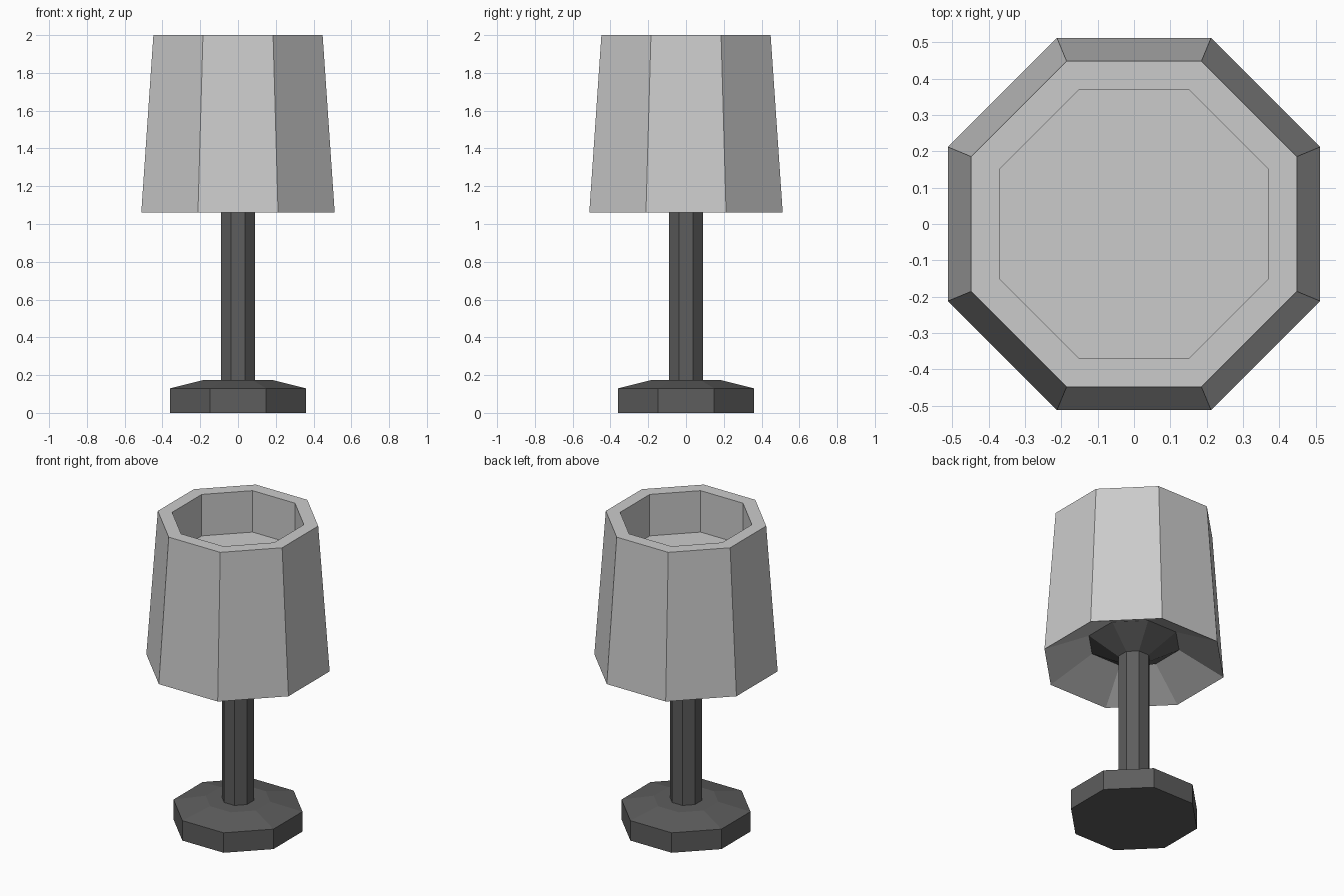
import bpy, bmesh, math

if "Cube" in bpy.data.objects:
    bpy.data.objects.remove(bpy.data.objects["Cube"])

SIDES = 8


def octagonal(name, profile, mat=None):
    """Stack octagonal rings from (half-width, z) pairs and cap both ends."""
    bm = bmesh.new()
    rings = []
    for half_width, z in profile:
        r = half_width / math.cos(math.pi / SIDES)
        angles = [(i + 0.5) * 2 * math.pi / SIDES for i in range(SIDES)]
        rings.append([bm.verts.new((r * math.cos(a), r * math.sin(a), z)) for a in angles])
    for low, high in zip(rings, rings[1:]):
        for i in range(SIDES):
            j = (i + 1) % SIDES
            bm.faces.new((low[i], low[j], high[j], high[i]))
    bm.faces.new(rings[0][::-1])
    bm.faces.new(rings[-1])
    bmesh.ops.recalc_face_normals(bm, faces=bm.faces)
    mesh = bpy.data.meshes.new(name)
    bm.to_mesh(mesh)
    bm.free()
    obj = bpy.data.objects.new(name, mesh)
    bpy.context.collection.objects.link(obj)
    if mat:
        mesh.materials.append(mat)
    return obj


dark = bpy.data.materials.new("dark_grey")
dark.diffuse_color = (0.11, 0.11, 0.11, 1)
dark.use_nodes = True
dark.node_tree.nodes["Principled BSDF"].inputs["Base Color"].default_value = dark.diffuse_color

# Foot, pole and flared shade holder in one continuous profile
octagonal("lamp_stand", [(0.36, 0), (0.36, 0.13), (0.18, 0.175), (0.09, 0.175),
                         (0.09, 1.09), (0.26, 1.2), (0.26, 1.21)], dark)

# Shade: hollowed underside, tapered outside, recessed top
octagonal("lamp_shade", [(0.2, 1.23), (0.512, 1.06), (0.448, 2.0),
                         (0.368, 2.0), (0.368, 1.73)])
